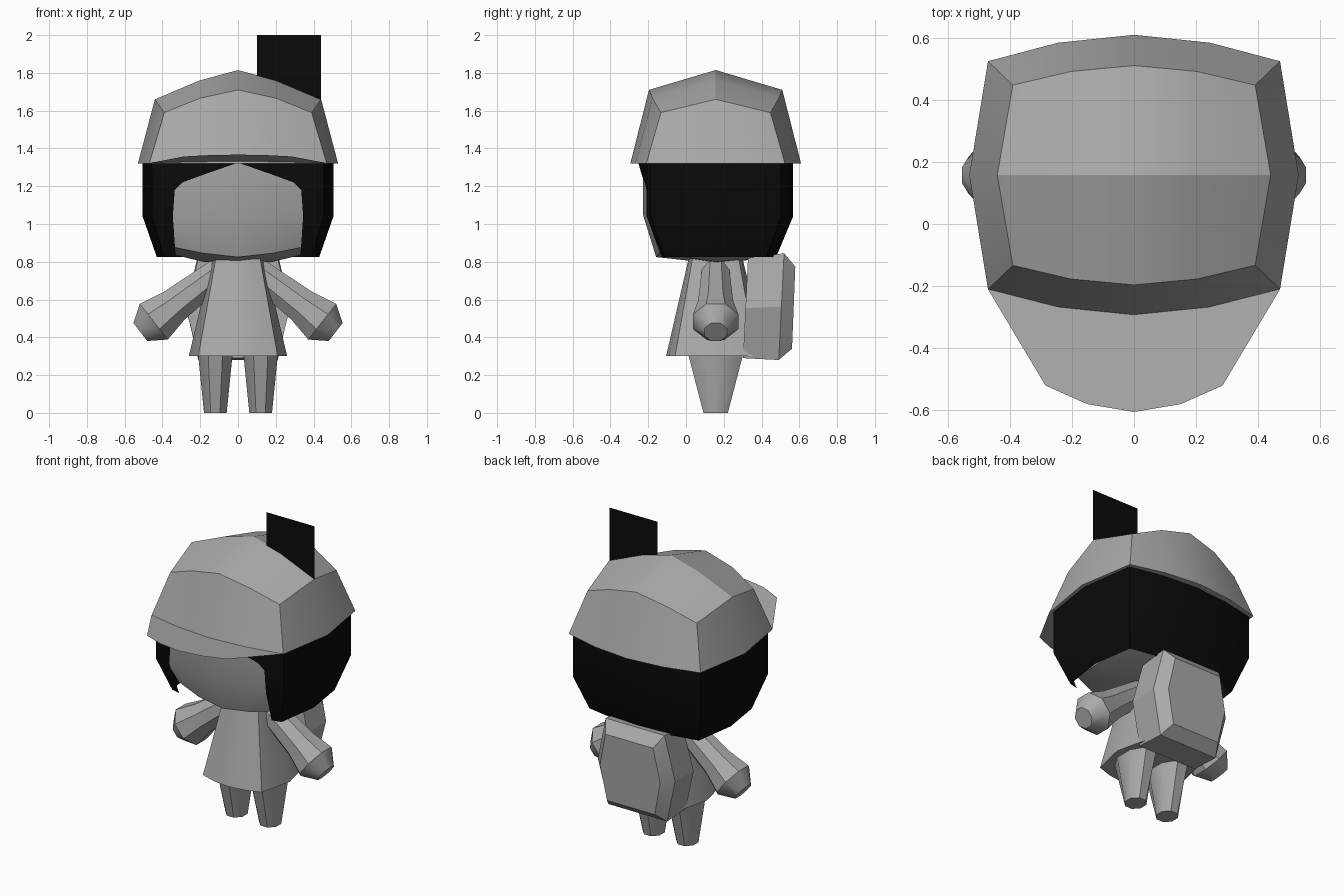
import bpy, math
from mathutils import Vector

cube = bpy.data.objects.get("Cube")
if cube:
    bpy.data.objects.remove(cube)

CY = 0.157  # depth of the figure's own centre line


def material(name, value):
    m = bpy.data.materials.new(name)
    m.use_nodes = True
    col = (value, value, value, 1)
    m.diffuse_color = col
    m.node_tree.nodes["Principled BSDF"].inputs["Base Color"].default_value = col
    return m


GREY = material("plain grey", 0.4)
BLACK = material("black", 0.003)


def build(name, verts, faces, mat, angle=30):
    mesh = bpy.data.meshes.new(name)
    mesh.from_pydata([tuple(v) for v in verts], [], faces)
    mesh.materials.append(mat)
    obj = bpy.data.objects.new(name, mesh)
    bpy.context.collection.objects.link(obj)
    bpy.ops.object.select_all(action='DESELECT')
    obj.select_set(True)
    bpy.context.view_layer.objects.active = obj
    bpy.ops.object.mode_set(mode='EDIT')
    bpy.ops.mesh.select_all(action='SELECT')
    bpy.ops.mesh.normals_make_consistent(inside=False)
    bpy.ops.object.mode_set(mode='OBJECT')
    bpy.ops.object.shade_smooth_by_angle(angle=math.radians(angle))
    return obj


def ring(hx, cx, cy, hy, zc, zs=None, zf=None):
    """Bulging rectangle: side middles, corners, front and back middles."""
    zs = zc if zs is None else zs
    zf = zc if zf is None else zf
    q, qy, zq = cx * 0.52, hy + (cy - hy) * 0.3, zf + (zc - zf) * 0.37
    pts = [(cx, -cy, zc), (hx, 0, zs), (cx, cy, zc), (q, qy, zq), (0, hy, zf),
           (-q, qy, zq), (-cx, cy, zc), (-hx, 0, zs), (-cx, -cy, zc),
           (-q, -qy, zq), (0, -hy, zf), (q, -qy, zq)]
    return [Vector((x, y + CY, z)) for x, y, z in pts]


def walls(count, levels, closed=True):
    return [(l * count + i, l * count + (i + 1) % count,
             (l + 1) * count + (i + 1) % count, (l + 1) * count + i)
            for l in range(levels - 1) for i in range(count if closed else count - 1)]


def loft(name, rings, mat, dome=None, angle=30):
    """Skin a stack of rings; dome gives the inner heights of a bulging last cap."""
    n = len(rings[0])
    verts = [v for r in rings for v in r]
    faces = walls(n, len(rings)) + [tuple(range(n))]
    last = (len(rings) - 1) * n
    if dome:
        mid, quarter = dome
        q = rings[-1][3].x
        verts += [Vector((q, CY, quarter)), Vector((0, CY, mid)), Vector((-q, CY, quarter))]
        row = [last + 1, len(verts) - 3, len(verts) - 2, len(verts) - 1, last + 7]
        back = [last + i for i in (2, 3, 4, 5, 6)]
        front = [last + i for i in (0, 11, 10, 9, 8)]
        for a, b in ((row, back), (front, row)):
            faces += [(a[i], a[i + 1], b[i + 1], b[i]) for i in range(4)]
    else:
        faces.append(tuple(range(last, last + n)))
    return build(name, verts, faces, mat, angle)


# Head, with a shallow domed underside
loft("head", [ring(.46, .42, .32, .385, 1.4), ring(.46, .42, .32, .385, 1.05),
              ring(.39, .355, .255, .315, .88, .85, .825)], GREY, (.79, .8))

# Cap shell and its flat tilted peak
loft("cap", [ring(.53, .47, .367, .452, 1.32),
             ring(.44, .39, .29, .353, 1.59, 1.66, 1.71)], GREY, (1.815, 1.76))
rim = [(.47, -.21), (.285, -.52), (.15, -.58), (0, -.605),
       (-.15, -.58), (-.285, -.52), (-.47, -.21)]
build("cap_peak", [(x, y, 1.322 - (y + .21) * .115) for x, y in rim],
      [tuple(range(len(rim)))], GREY)

# Upright square plate standing on the cap
build("cap_feather", [(.1, .15, 1.66), (.44, .15, 1.66), (.44, .15, 2), (.1, .15, 2)],
      [(0, 1, 2, 3)], BLACK)

# Hair: an open sheet round the sides and back
levels = [ring(.505, .455, .345, .41, z) for z in (1.34, 1.04)]
levels.append(ring(.43, .39, .27, .32, .825))
build("hair_back", [v for r in levels for v in r[:9]], walls(9, 3, closed=False), BLACK)

# Hair: fringe strips framing the face
outer = [(.39, -.27, .825), (.455, -.345, 1.04), (.455, -.345, 1.18),
         (.455, -.345, 1.34), (.2, -.39, 1.34), (0, -.41, 1.34)]
inner = [(.33, -.285, .825), (.345, -.365, 1.04), (.335, -.366, 1.18),
         (.295, -.375, 1.22), (.2, -.39, 1.255), (0, -.41, 1.325)]
for side, label in ((1, "left"), (-1, "right")):
    build("hair_fringe_" + label,
          [(x * side, y + CY, z) for x, y, z in outer + inner], walls(6, 2, closed=False), BLACK)

# Dress
loft("dress", [ring(.26, .21, .215, .262, .302), ring(.135, .115, .12, .14, .83)], GREY)


def tube_ring(centre, u, v, ru, rv, sides=8):
    steps = [2 * math.pi * (i + .5) / sides for i in range(sides)]
    return [centre + u * ru * math.cos(a) + v * rv * math.sin(a) for a in steps]


# Arms and legs
Y = Vector((0, 1, 0))
for side, label in ((1, "left"), (-1, "right")):
    across = Vector((.616 * side, 0, .788))
    path = [(.08, .765, .075), (.34, .566, .1), (.446, .483, .13), (.517, .428, .065)]
    loft("arm_" + label, [tube_ring(Vector((x * side, CY, z)), across, Y, r, r)
                          for x, z, r in path], GREY, angle=40)
    X = Vector((1, 0, 0))
    loft("leg_" + label, [tube_ring(Vector((.12 * side, CY, z)), X, Y, rx, ry)
                          for z, rx, ry in ((0, .065, .07), (.32, .1, .16))], GREY, angle=40)


# Backpack with a chamfered rear panel
def pack_ring(y, lean, cx, mx, low, high):
    mid = (low + high) / 2
    pts = [(cx, low), (mx, mid), (cx, high), (-cx, high), (-mx, mid), (-cx, low)]
    return [Vector((x, y + lean * (z - mid), z)) for x, z in pts]


loft("backpack", [pack_ring(.315, .05, .21, .275, .29, .82),
                  pack_ring(.505, .05, .21, .275, .28, .845),
                  pack_ring(.57, .04, .17, .215, .34, .775)], GREY, angle=20)
